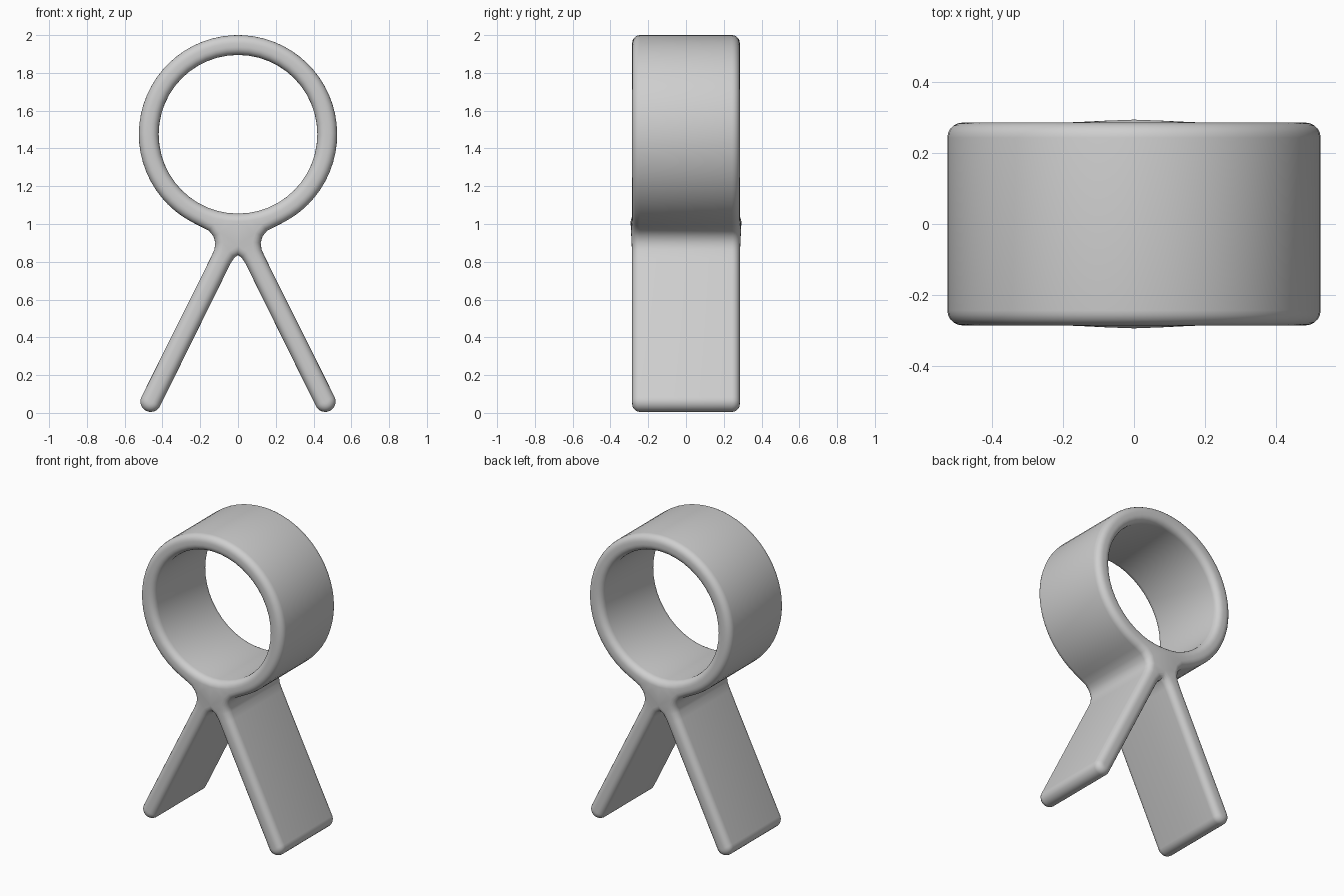
import bpy, bmesh
from math import sin, cos, pi, radians, exp
from mathutils import Vector

if "Cube" in bpy.data.objects:
    bpy.data.objects.remove(bpy.data.objects["Cube"])

HALF_DEPTH, ROUND, STEPS = 0.285, 0.042, 5
RING_Z, OUTER, INNER = 1.475, 0.525, 0.42


def arc(cx, cz, r, start, end, n):
    """Points on an arc, angles in degrees."""
    angles = [radians(start + (end - start) * i / n) for i in range(n + 1)]
    return [Vector((cx + r * cos(a), cz + r * sin(a))) for a in angles]


def inset(points, distance):
    """Move a closed counter-clockwise outline inward."""
    moved = []
    for i, p in enumerate(points):
        a = (p - points[i - 1]).normalized()
        b = (points[(i + 1) % len(points)] - p).normalized()
        na, nb = Vector((-a.y, a.x)), Vector((-b.y, b.x))
        n = (na + nb).normalized()
        moved.append(p + n * distance / max(n.dot(na), 0.6))
    return moved


# Right half of the outline: crotch, foot tip, neck fillet, ring
half = [Vector(p) for p in [(0.018, 0.823), (0.04, 0.79)]]
half += arc(0.462, 0.06, 0.055, 207, 387, 12)
half += [Vector(p) for p in [(0.145, 0.82), (0.125, 0.865), (0.12, 0.9),
                             (0.13, 0.935), (0.155, 0.965), (0.2, 0.988)]]
half += arc(0, RING_Z, OUTER, -62, 86, 26)
outline = [Vector((0, 0.835))] + half + [Vector((0, RING_Z + OUTER))]
outline += [Vector((-p.x, p.y)) for p in reversed(half)]
# The hole runs the other way round so its inset goes into the material
hole = arc(0, RING_Z, INNER, 360, 0, 48)[:-1]

bm = bmesh.new()
caps = {-1: [], 1: []}
for loop in (outline, hole):
    layers = []
    for side in (-1, 1):
        steps = range(STEPS + 1) if side == 1 else range(STEPS, -1, -1)
        for s in steps:
            t = s / STEPS * pi / 2
            y = HALF_DEPTH - ROUND * (1 - cos(t))
            y = HALF_DEPTH - ROUND + ROUND * sin(t)
            ring = []
            for p in inset(loop, ROUND * (1 - cos(t))):
                # The joint of ring and legs swells slightly
                swell = 0.01 * exp(-((p.x / 0.12) ** 2 + ((p.y - 0.98) / 0.08) ** 2))
                ring.append(bm.verts.new((p.x, side * (y + swell), p.y)))
            layers.append(ring)
    for a, b in zip(layers, layers[1:]):
        for i in range(len(a)):
            bm.faces.new((a[i - 1], a[i], b[i], b[i - 1]))
    for side, ring in ((-1, layers[0]), (1, layers[-1])):
        caps[side] += [bm.edges.get((ring[i - 1], ring[i])) for i in range(len(ring))]

# Flat front and back faces between outline and hole
for side, edges in caps.items():
    bmesh.ops.triangle_fill(bm, edges=edges, use_beauty=True, normal=(0, side, 0))
bmesh.ops.recalc_face_normals(bm, faces=bm.faces)

mesh = bpy.data.meshes.new("ring_with_legs")
bm.to_mesh(mesh)
bm.free()
clip = bpy.data.objects.new("ring_with_legs", mesh)
bpy.context.collection.objects.link(clip)

# Single plain grey
grey = bpy.data.materials.new("light_grey")
grey.use_nodes = True
grey.diffuse_color = (0.62, 0.62, 0.62, 1)
grey.node_tree.nodes["Principled BSDF"].inputs["Base Color"].default_value = (0.62, 0.62, 0.62, 1)
mesh.materials.append(grey)

bpy.context.view_layer.objects.active = clip
clip.select_set(True)
bpy.ops.object.shade_smooth_by_angle(angle=radians(50))
